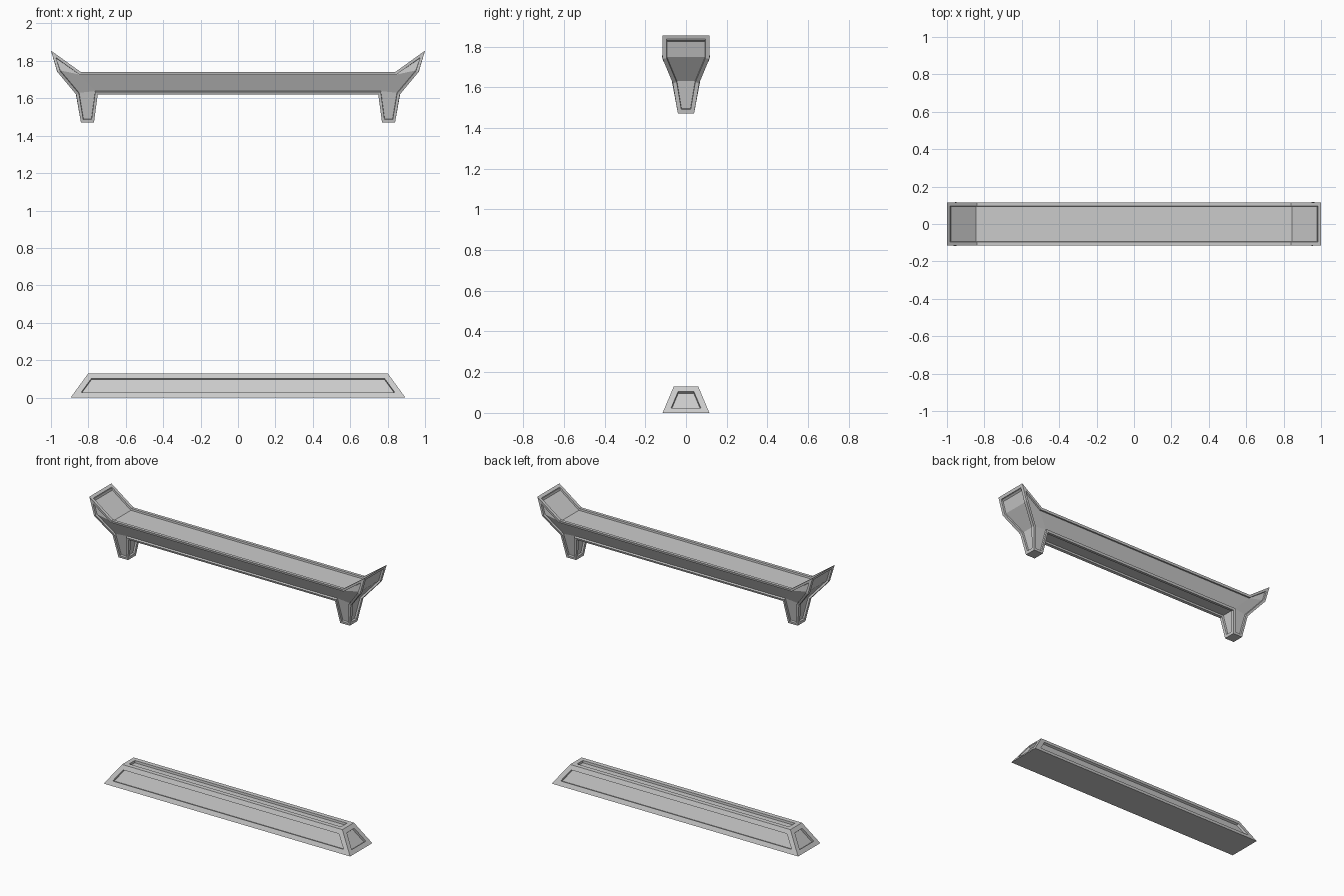
import bpy
import bmesh

if "Cube" in bpy.data.objects:
    bpy.data.objects.remove(bpy.data.objects["Cube"])


def recess(bm, faces, border, depth):
    # flat border first, then a steep-walled sunken panel
    for t, d in ((border, 0.0), (0.001, -depth)):
        bmesh.ops.inset_region(bm, faces=faces, thickness=t, depth=d,
                               use_boundary=True, use_even_offset=True)


def finish(bm, name):
    me = bpy.data.meshes.new(name)
    bm.to_mesh(me)
    bm.free()
    bpy.context.collection.objects.link(bpy.data.objects.new(name, me))


# Lower rail: tapered bar with panels on the top and four sides
bm = bmesh.new()
bmesh.ops.create_cube(bm, size=2)
for v in bm.verts:
    top = v.co.z > 0
    v.co.x *= 0.80 if top else 0.895
    v.co.y *= 0.06 if top else 0.115
    v.co.z = 0.13 if top else 0
bmesh.ops.recalc_face_normals(bm, faces=bm.faces)
bm.normal_update()
for f in [f for f in bm.faces if f.normal.z > -0.5]:
    recess(bm, [f], 0.03, 0.015)
finish(bm, "lower_rail")

# Upper beam: half profile (x, z, half depth), mirrored to both ends
half = [(0.84, 1.74, 0.115), (1.0, 1.855, 0.115), (0.965, 1.74, 0.115),
        (0.865, 1.62, 0.065), (0.84, 1.472, 0.04), (0.77, 1.472, 0.04),
        (0.75, 1.62, 0.065)]
bm = bmesh.new()
grid = {(sx, sy, i): bm.verts.new((sx * x, sy * y, z))
        for sx in (-1, 1) for sy in (-1, 1)
        for i, (x, z, y) in enumerate(half)}
groups = {"front": [], "back": [], "top": [], "under": [], "left": [], "right": []}


def face(group, *keys):
    f = bm.faces.new([grid[k] for k in keys])
    if group:
        groups[group].append(f)


# Long faces and end flares
for sy, side in ((-1, "front"), (1, "back")):
    face(side, (-1, sy, 0), (1, sy, 0), (1, sy, 6), (-1, sy, 6))
    for sx in (-1, 1):
        for idx in ((0, 1, 2), (0, 2, 3, 6), (6, 3, 4, 5)):
            face(side, *[(sx, sy, i) for i in idx])

# Top and underside, running between the ends
for i, name in ((0, "top"), (6, "under")):
    face(name, (-1, -1, i), (1, -1, i), (1, 1, i), (-1, 1, i))

# Strips across the profile: flare tops, outer ends, feet, inner legs
for sx, end in ((-1, "left"), (1, "right")):
    for i, g in enumerate(("top", end, end, end, None, "under")):
        face(g, (sx, -1, i), (sx, -1, i + 1), (sx, 1, i + 1), (sx, 1, i))

bmesh.ops.recalc_face_normals(bm, faces=bm.faces)
bm.normal_update()
for name, faces in groups.items():
    recess(bm, faces, 0.015 if name in ("front", "back") else 0.02, 0.012)
finish(bm, "upper_beam")
